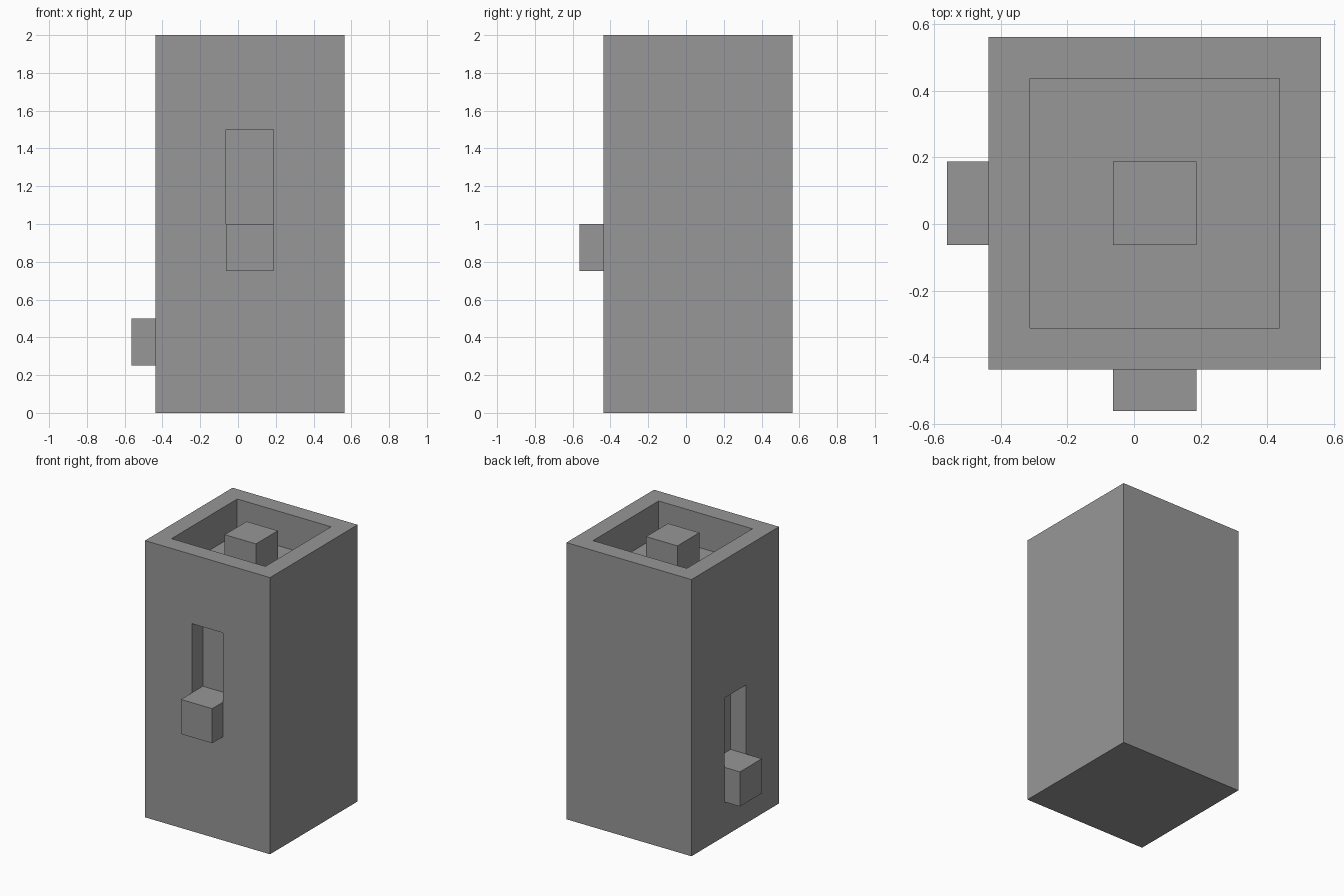
import bpy

if "Cube" in bpy.data.objects:
    bpy.data.objects.remove(bpy.data.objects["Cube"])

# One plain grey for everything
grey = bpy.data.materials.new("grey")
grey.diffuse_color = (0.31, 0.31, 0.31, 1)
grey.use_nodes = True
grey.node_tree.nodes["Principled BSDF"].inputs["Base Color"].default_value = grey.diffuse_color

LO, HI = -0.4375, 0.5625        # body extent in x and y
A, B = -0.0625, 0.1875          # width of the pegs, slots and post
WALL = 0.125                    # rim width, slot depth and peg length


def box(name, x, y, z):
    """Axis-aligned box from (min, max) pairs."""
    bpy.ops.mesh.primitive_cube_add(size=1, location=[sum(p) / 2 for p in (x, y, z)])
    ob = bpy.context.object
    ob.name = name
    ob.scale = [p[1] - p[0] for p in (x, y, z)]
    bpy.ops.object.transform_apply(location=False, rotation=False, scale=True)
    ob.data.materials.append(grey)
    return ob


def cut(target, *extent):
    """Carve a box out of the target."""
    cutter = box("cutter", *extent)
    cutter.hide_render = True
    mod = target.modifiers.new("cut", 'BOOLEAN')
    mod.operation, mod.solver, mod.object = 'DIFFERENCE', 'EXACT', cutter
    bpy.context.view_layer.objects.active = target
    bpy.ops.object.modifier_apply(modifier=mod.name)
    bpy.data.objects.remove(cutter, do_unlink=True)


# Tall block with a shallow square tray in its top
body = box("body", (LO, HI), (LO, HI), (0, 2))
cut(body, (LO + WALL, HI - WALL), (LO + WALL, HI - WALL), (1.75, 2.2))

# Slots in the front and left walls
cut(body, (A, B), (LO - 0.1, LO + WALL), (1.0, 1.5))
cut(body, (LO - 0.1, LO + WALL), (A, B), (0.5, 1.0))

# Post in the tray, level with the rim
box("top_post", (A, B), (A, B), (1.75, 2))

# Pegs just below each slot
box("front_peg", (A, B), (LO - WALL, LO), (0.75, 1.0))
box("left_peg", (LO - WALL, LO), (A, B), (0.25, 0.5))
